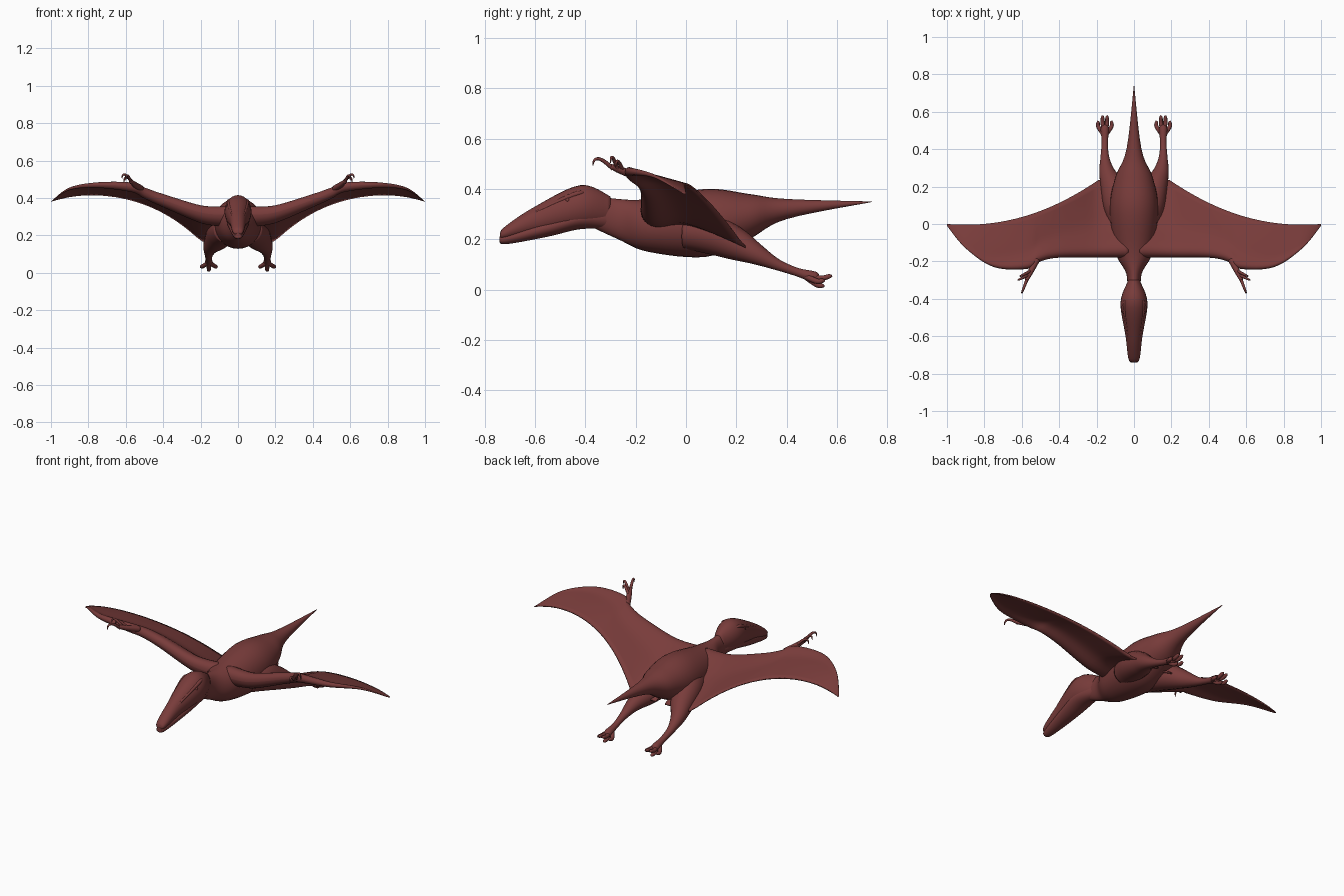
import bpy, bmesh
from math import sin, cos, pi, sqrt, exp
from mathutils import Vector

default_cube = bpy.data.objects.get("Cube")
if default_cube:
    bpy.data.objects.remove(default_cube)

hide = bpy.data.materials.new("reddish brown hide")
hide.use_nodes = True
hide.diffuse_color = (.19, .045, .043, 1)
shader = next(node for node in hide.node_tree.nodes if node.type == "BSDF_PRINCIPLED")
shader.inputs["Base Color"].default_value = hide.diffuse_color


def smooth_path(stations, steps=6):
    """Pass a Catmull-Rom curve through tuples of any length."""
    path = []
    last = len(stations) - 1
    for index in range(last):
        before, start = stations[max(index - 1, 0)], stations[index]
        end, after = stations[index + 1], stations[min(index + 2, last)]
        for step in range(steps):
            t = step / steps
            point = []
            for p, q, r, s in zip(before, start, end, after):
                enter, leave = (r - p) / 2, (s - q) / 2
                bend = 3 * (r - q) - 2 * enter - leave
                twist = 2 * (q - r) + enter + leave
                point.append(q + t * (enter + t * (bend + t * twist)))
            path.append(tuple(point))
    path.append(tuple(stations[last]))
    return path


def loft(name, rings, mirror):
    """Skin a list of equal closed rings and cap both ends."""
    bm = bmesh.new()
    rows = [[bm.verts.new(point) for point in ring] for ring in rings]
    for row, following in zip(rows, rows[1:]):
        for i in range(len(row)):
            bm.faces.new((row[i - 1], row[i], following[i], following[i - 1]))
    bm.faces.new(rows[0])
    bm.faces.new(rows[-1])
    bmesh.ops.recalc_face_normals(bm, faces=bm.faces)
    for face in bm.faces:
        face.smooth = True
    mesh = bpy.data.meshes.new(name)
    bm.to_mesh(mesh)
    bm.free()
    mesh.materials.append(hide)
    part = bpy.data.objects.new(name, mesh)
    bpy.context.collection.objects.link(part)
    if mirror:
        part.modifiers.new("mirror", "MIRROR")


def circle_angles(sides):
    return [2 * pi * i / sides for i in range(sides)]


def trunk(name, stations):
    """Oval loft along y; each station is y, top, bottom, half width."""
    rings = []
    for y, top, bottom, width in smooth_path(stations):
        middle, height = (top + bottom) / 2, (top - bottom) / 2
        rings.append([(width * cos(angle), y, middle + height * sin(angle))
                      for angle in circle_angles(28)])
    loft(name, rings, mirror=False)


def limb(name, stations, sides=12):
    """Mirrored round limb; each station is x, y, z, radius."""
    path = smooth_path(stations)
    centres = [Vector(station[:3]) for station in path]
    rings = []
    for i, centre in enumerate(centres):
        ahead = centres[min(i + 1, len(centres) - 1)]
        behind = centres[max(i - 1, 0)]
        along = (ahead - behind).normalized()
        side = along.cross(Vector((0, 0, 1))).normalized()
        up = side.cross(along)
        radius = path[i][-1]
        rings.append([centre + radius * (side * cos(angle) + up * sin(angle))
                      for angle in circle_angles(sides)])
    loft(name, rings, mirror=True)


# Neck, body and tail
trunk("body", [(-.4, .38, .26, .04), (-.27, .36, .2, .04), (-.15, .36, .15, .1),
               (.08, .4, .13, .13), (.25, .38, .2, .1), (.4, .36, .28, .04),
               (.74, .35, .348, .001)])

# Skull and lower jaw, meeting along the mouth line
trunk("skull", [(-.74, .22, .21, .01), (-.72, .25, .2, .03), (-.6, .33, .22, .045),
                (-.42, .415, .24, .072), (-.3, .37, .26, .03)])
trunk("lower_jaw", [(-.74, .21, .2, .01), (-.72, .22, .18, .025), (-.55, .28, .21, .05),
                    (-.42, .32, .24, .06), (-.3, .32, .24, .03)])

# Brow ridges and eyes
limb("brow_ridges", [(.04, -.4, .38, .004), (.05, -.45, .375, .01), (.02, -.68, .27, .002)])
limb("eyes", [(.055, -.47 + .01 * t, .355, .001 + .008 * cos(t * pi / 2))
              for t in (-1, -.6, 0, .6, 1)])


def wing_section(x, front, height):
    """Closed section: rounded arm in front, thin sagging membrane behind."""
    inward = 1 - x
    back = min(.24, .38 * inward ** 2 - .025 * sin(pi * x))
    back_height = max(.17, .43 - .5 * inward ** 3 - .05 * x ** 8)
    arm = .001 + .056 * inward
    skin = min(.004, arm)
    upper, lower = [], []
    samples = 18
    for i in range(samples + 1):
        t = (i / samples) ** 1.8
        depth = t * (back - front)
        offset = depth / arm - 1
        if offset < 0:
            half = arm * sqrt(max(0, 1 - offset ** 2))
        else:
            half = skin + (arm - skin) * exp(-(offset / 1.7) ** 2)
        half = max(half, .0005)
        z = height + (back_height - height) * t ** 1.3
        upper.append((x, front + depth, z + half))
        lower.append((x, front + depth, z - half))
    return upper + lower[::-1]


# Wings; each station is x, then y and z of the leading edge
leading_edge = [(.03, -.18, .31), (.19, -.18, .32), (.4, -.18, .39), (.5, -.2, .43),
                (.57, -.24, .46), (.75, -.23, .47), (.9, -.13, .45), (1, -.01, .38)]
loft("wings", [wing_section(*station) for station in smooth_path(leading_edge)], mirror=True)

# Hands on the leading edge, with hooked claws
wrist = Vector((.55, -.25, .47))
limb("hands", [(.52, -.19, .45, .018), (*wrist, .015), (.575, -.3, .49, .01)])


def claw(name, base, reach):
    stations = []
    for i in range(7):
        t = i / 6
        point = base + reach * sin(t * pi / 2) + Vector((0, 0, .04 * sin(t * pi * .9)))
        stations.append((*point, .001 + .008 * sqrt(1 - t)))
    limb(name, stations, sides=8)


claw("long_claw", wrist + Vector((.02, -.04, .01)), Vector((.03, -.08, 0)))
claw("middle_claw", wrist + Vector((.01, -.02, 0)), Vector((.06, -.03, .02)))
claw("short_claw", wrist, Vector((.06, -.03, 0)))

# Legs trailing behind the body
limb("legs", [(.06, 0, .23, .07), (.085, .1, .22, .08), (.115, .2, .18, .065),
              (.145, .28, .14, .042), (.156, .36, .1, .023), (.156, .44, .07, .017),
              (.156, .51, .05, .022), (.156, .53, .045, .008)], sides=18)

# Toes fanned out from the ankle
ankle = Vector((.156, .47, .055))


def toe(name, reach):
    knuckle = ankle + reach * .6 + Vector((reach.x / 4, 0, -.008))
    limb(name, [(*ankle, .012), (*knuckle, .011),
                (*(ankle + reach * .9), .009), (*(ankle + reach), .002)], sides=10)


for place, label in enumerate(("inner", "second", "third", "outer")):
    spread = place - 1.5
    drop = spread ** 2
    toe(label + "_toe", Vector((.027 * spread, .115 - .015 * drop, -.01 * drop)))
toe("lower_toe", Vector((0, .08, -.045)))
